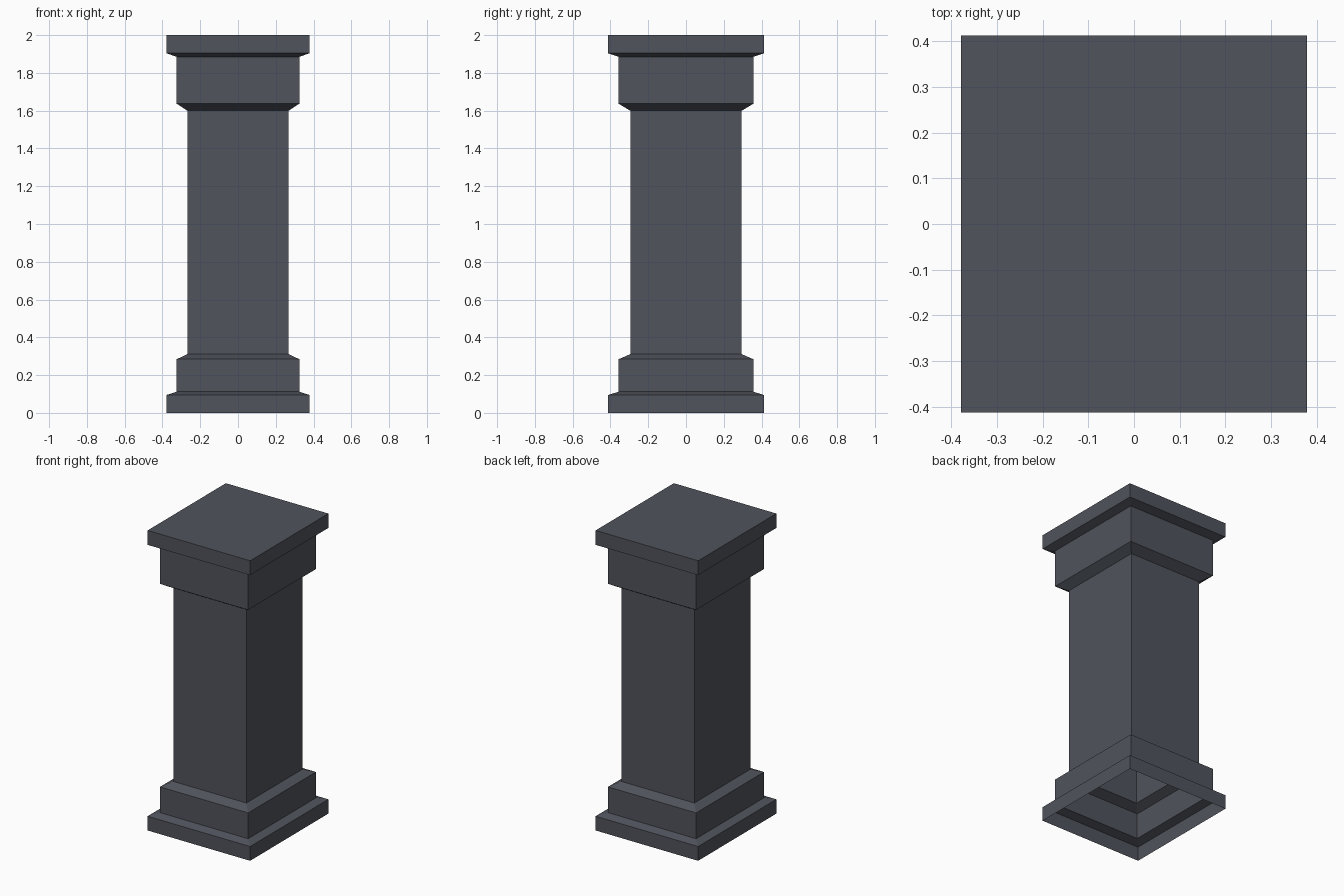
import bpy, bmesh

if "Cube" in bpy.data.objects:
    bpy.data.objects.remove(bpy.data.objects["Cube"])

# One flat colour for the whole pillar
stone = bpy.data.materials.new("dark slate stone")
stone.diffuse_color = (0.08, 0.088, 0.107, 1)
stone.use_nodes = True
stone.node_tree.nodes["Principled BSDF"].inputs["Base Color"].default_value = stone.diffuse_color

# Moulding profile from bottom to top: half width x, half depth y, height
FOOT, COLLAR, SHAFT = (0.378, 0.412), (0.325, 0.357), (0.268, 0.295)
profile = [
    (FOOT, 0.0), (FOOT, 0.095),            # plinth
    (COLLAR, 0.112), (COLLAR, 0.284),      # lower collar
    (SHAFT, 0.311), (SHAFT, 1.60),         # shaft
    (COLLAR, 1.637), (COLLAR, 1.885),      # upper collar
    (FOOT, 1.904), (FOOT, 2.0),            # cap slab
]

# Stack rectangular rings and bridge them; the underside stays open and hollow
bm = bmesh.new()
rings = []
for (hx, hy), z in profile:
    rings.append([bm.verts.new((sx * hx, sy * hy, z))
                  for sx, sy in ((-1, -1), (1, -1), (1, 1), (-1, 1))])
for lower, upper in zip(rings, rings[1:]):
    for i in range(4):
        j = (i + 1) % 4
        bm.faces.new((lower[i], lower[j], upper[j], upper[i]))
bm.faces.new(rings[-1])  # top of the cap

mesh = bpy.data.meshes.new("pillar")
bm.to_mesh(mesh)
bm.free()
mesh.materials.append(stone)
pillar = bpy.data.objects.new("pillar", mesh)
bpy.context.collection.objects.link(pillar)
